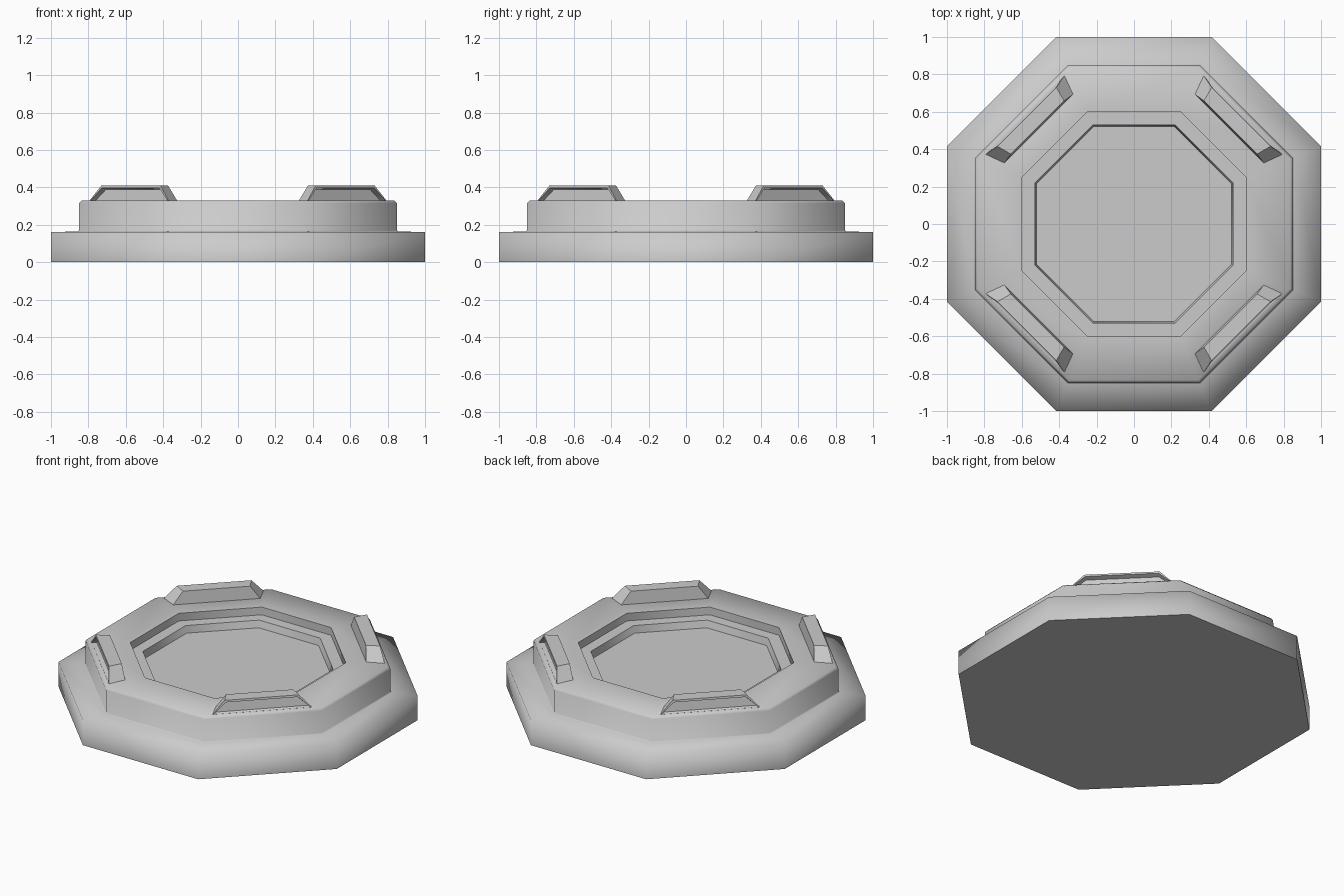
import bpy, bmesh
from math import pi, cos, sin, radians
from mathutils import Matrix

if "Cube" in bpy.data.objects:
    bpy.data.objects.remove(bpy.data.objects["Cube"])


def finish(name, bm, soft=()):
    """Smooth shading with sharp creases, except along the given soft edges."""
    bmesh.ops.recalc_face_normals(bm, faces=bm.faces)
    for f in bm.faces:
        f.smooth = True
    for e in bm.edges:
        if e not in soft and e.calc_face_angle(0) > radians(46):
            e.smooth = False
    me = bpy.data.meshes.new(name)
    bm.to_mesh(me)
    bm.free()
    ob = bpy.data.objects.new(name, me)
    bpy.context.collection.objects.link(ob)
    return ob


# stepped octagonal plate: (distance to flat side, height) from bottom to recess floor
profile = [(1.0, 0), (1.0, 0.16), (0.855, 0.165), (0.85, 0.17), (0.85, 0.315), (0.835, 0.33),
           (0.60, 0.33), (0.60, 0.28), (0.53, 0.28), (0.52, 0.235)]
bm = bmesh.new()
rings = []
for a, z in profile:
    r = a / cos(pi / 8)
    rings.append([bm.verts.new((r * cos(pi / 8 + k * pi / 4), r * sin(pi / 8 + k * pi / 4), z))
                  for k in range(8)])
for lo, hi in zip(rings, rings[1:]):
    for k in range(8):
        n = (k + 1) % 8
        bm.faces.new((lo[k], lo[n], hi[n], hi[k]))
bm.faces.new(rings[0][::-1])
bm.faces.new(rings[-1])
rim = {bm.edges.get((rings[1][k], rings[1][(k + 1) % 8])) for k in range(8)}
finish("octagonal_plate", bm, rim)


# diagonal lugs: tapered blocks with radial ends and an inset outer panel
def lug(name, angle):
    bm = bmesh.new()
    inner, outer = [], []
    for lst, r_low, r_top in ((inner, 0.72, 0.73), (outer, 0.825, 0.81)):
        for r, slope, side, z in ((r_low, 0.366, -1, 0.325), (r_low, 0.366, 1, 0.325),
                                  (r_top, 0.275, 1, 0.41), (r_top, 0.275, -1, 0.41)):
            lst.append(bm.verts.new((r, side * r * slope, z)))
    bm.faces.new(inner[::-1])
    panel = bm.faces.new(outer)
    for k in range(4):
        n = (k + 1) % 4
        bm.faces.new((inner[k], inner[n], outer[n], outer[k]))
    bmesh.ops.recalc_face_normals(bm, faces=bm.faces)
    bmesh.ops.inset_region(bm, faces=[panel], thickness=0.014, depth=0)
    bmesh.ops.inset_region(bm, faces=[panel], thickness=0.004, depth=-0.03)
    bm.transform(Matrix.Rotation(angle, 4, 'Z'))
    finish(name, bm)


for i in range(4):
    lug(f"corner_lug_{i + 1}", pi / 4 + i * pi / 2)
